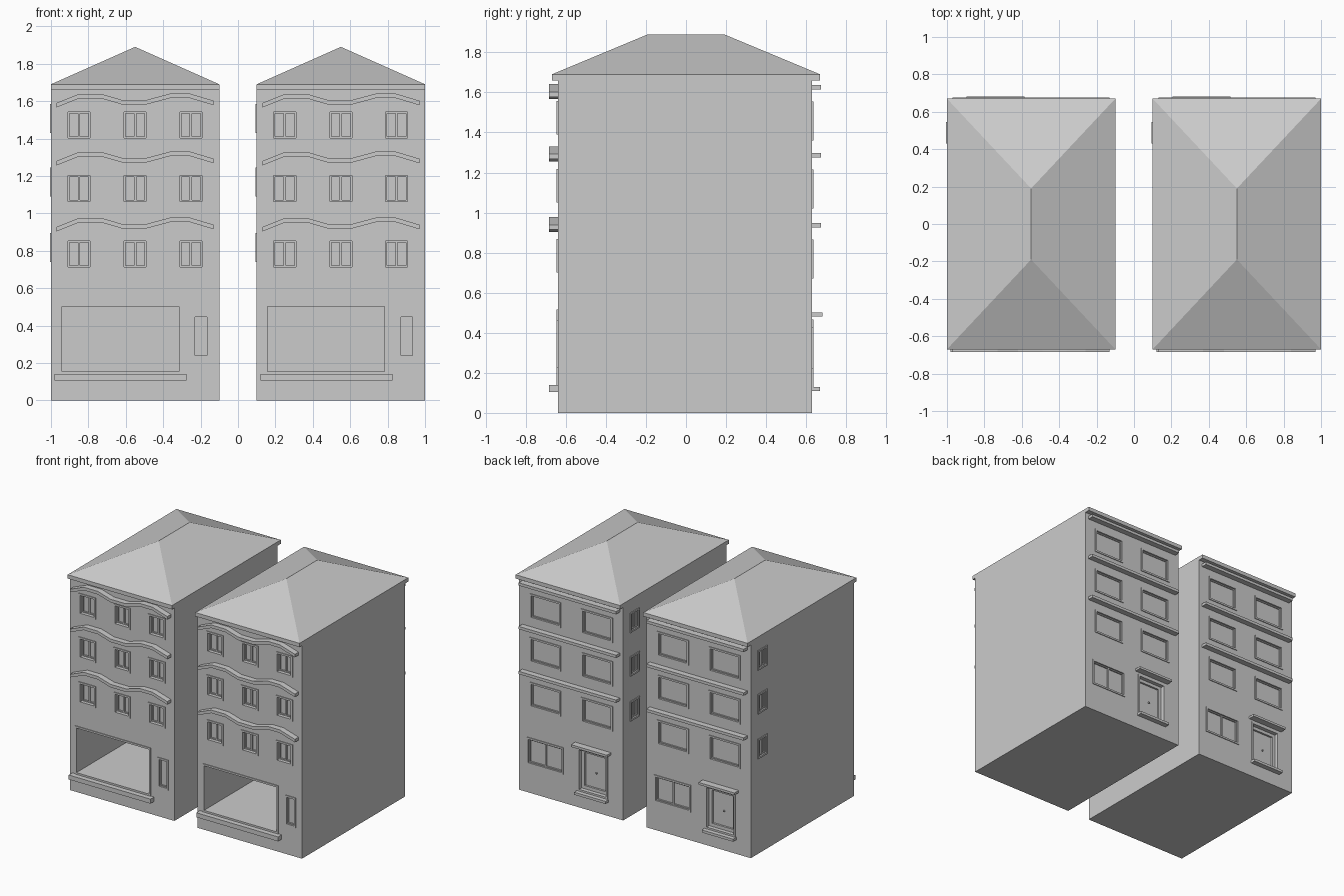
import bpy
import bmesh
from mathutils import Matrix, Vector

cube = bpy.data.objects.get("Cube")
if cube:
    bpy.data.objects.remove(cube, do_unlink=True)

stone = bpy.data.materials.new("pale grey")
stone.use_nodes = True
stone.diffuse_color = (0.6, 0.6, 0.6, 1)
stone.node_tree.nodes["Principled BSDF"].inputs["Base Color"].default_value = (0.6, 0.6, 0.6, 1)

HALF_W, FRONT, BACK, EAVE = 0.45, -0.64, 0.63, 1.66
CENTRES = (("left", 0.55), ("right", -0.55))

# Each wall maps (along, height, outward) to a point
WALLS = {
    "front": lambda u, v, d: Vector((u, FRONT - d, v)),
    "back": lambda u, v, d: Vector((u, BACK + d, v)),
    "side": lambda u, v, d: Vector((-HALF_W - d, u, v)),
}


def add_box(bm, a, b):
    size = Vector([abs(q - p) for p, q in zip(a, b)])
    matrix = Matrix.Translation((a + b) / 2) @ Matrix.Diagonal(size).to_4x4()
    bmesh.ops.create_cube(bm, size=1, matrix=matrix)


def wall_box(bm, wall, rect, d0, d1):
    u0, u1, v0, v1 = rect
    put = WALLS[wall]
    add_box(bm, put(u0, v0, d0), put(u1, v1, d1))


def shrink(rect, t):
    u0, u1, v0, v1 = rect
    return (u0 + t, u1 - t, v0 + t, v1 - t)


def ring(bm, wall, rect, t, d0, d1):
    u0, u1, v0, v1 = rect
    for bar in ((u0, u0 + t, v0, v1), (u1 - t, u1, v0, v1),
                (u0 + t, u1 - t, v0, v0 + t), (u0 + t, u1 - t, v1 - t, v1)):
        wall_box(bm, wall, bar, d0, d1)


def to_mesh(bm, name):
    bmesh.ops.recalc_face_normals(bm, faces=bm.faces)
    mesh = bpy.data.meshes.new(name)
    bm.to_mesh(mesh)
    bm.free()
    mesh.materials.append(stone)
    return mesh


def place(mesh, name):
    for side, x in CENTRES:
        ob = bpy.data.objects.new(f"{side}_{name}", mesh)
        ob.location.x = x
        bpy.context.collection.objects.link(ob)


def part(name, build):
    bm = bmesh.new()
    build(bm)
    place(to_mesh(bm, name), name)


# Openings as (wall, rectangle, recess depth)
front_windows, back_windows, side_windows = [], [], []
for base in (0.70, 1.05, 1.39):
    for u in (-0.3, 0, 0.298):
        front_windows.append(("front", (u - 0.073, u + 0.073, base, base + 0.167), 0.03))
    for u in (-0.225, 0.22):
        back_windows.append(("back", (u - 0.135, u + 0.135, base - 0.03, base + 0.165), 0.015))
    side_windows.append(("side", (0.43, 0.545, base + 0.04, base + 0.195), 0.015))
shop = ("front", (-0.405, 0.248, 0.14, 0.515), 1.1)
panel = ("front", (0.307, 0.398, 0.225, 0.46), 0.015)
rear = ("back", (0.065, 0.38, 0.22, 0.43), 0.015)
door = ("back", (-0.32, -0.06, 0.13, 0.465), 0.04)
groups = {"front_window_frames": front_windows, "back_window_frames": back_windows,
          "side_window_frames": side_windows, "shop_frame": [shop],
          "entry_panel_frame": [panel], "rear_window_frame": [rear], "door_frame": [door]}
TRIM = 0.014

# Walls with recessed openings
bm = bmesh.new()
add_box(bm, Vector((-HALF_W, FRONT, 0)), Vector((HALF_W, BACK, EAVE)))
walls = bpy.data.objects.new("walls", to_mesh(bm, "walls"))
bm = bmesh.new()
for openings in groups.values():
    for wall, rect, depth in openings:
        wall_box(bm, wall, shrink(rect, TRIM), -depth, 0.02)
cutter = bpy.data.objects.new("opening_cutter", to_mesh(bm, "opening_cutter"))
cutter.hide_render = True
for ob in (walls, cutter):
    bpy.context.collection.objects.link(ob)
cut = walls.modifiers.new("openings", 'BOOLEAN')
cut.operation, cut.solver, cut.object = 'DIFFERENCE', 'EXACT', cutter
bpy.context.view_layer.update()
cut_mesh = bpy.data.meshes.new_from_object(walls.evaluated_get(bpy.context.evaluated_depsgraph_get()))
for ob in (walls, cutter):
    bpy.data.objects.remove(ob, do_unlink=True)
place(cut_mesh, "walls")

# Raised frames round every opening
for name, openings in groups.items():
    def frames(bm):
        for wall, rect, depth in openings:
            ring(bm, wall, rect, TRIM, -0.01, 0.006)
    part(name, frames)


# Inner sashes with a centre bar
def sashes(bm):
    for wall, rect, depth in front_windows + side_windows + [rear]:
        inner = shrink(rect, TRIM)
        mid = (rect[0] + rect[1]) / 2
        ring(bm, wall, inner, 0.008, -depth, -depth + 0.01)
        wall_box(bm, wall, (mid - 0.006, mid + 0.006, inner[2], inner[3]), -depth, -depth + 0.01)
    for wall, rect, depth in back_windows + [panel]:
        ring(bm, wall, shrink(rect, TRIM), 0.008, -depth, -depth + 0.007)


part("window_sashes", sashes)


# Hipped roof on a thin eave
def roof(bm):
    rings = []
    for z in (EAVE, EAVE + 0.03):
        rings.append([bm.verts.new((x * HALF_W, y * 0.67, z))
                      for x, y in ((-1, -1), (1, -1), (1, 1), (-1, 1))])
    low, top = rings
    ridge = [bm.verts.new((0, y, 1.89)) for y in (-0.19, 0.19)]
    bm.faces.new(low)
    for i in range(4):
        j = (i + 1) % 4
        bm.faces.new((low[i], low[j], top[j], top[i]))
    bm.faces.new((top[0], top[1], ridge[0]))
    bm.faces.new((top[2], top[3], ridge[1]))
    bm.faces.new((top[1], top[2], ridge[1], ridge[0]))
    bm.faces.new((top[3], top[0], ridge[0], ridge[1]))


part("roof", roof)

# Wavy ledges above the front windows
WAVE = ((-0.42, 0), (-0.30, 0.048), (-0.18, 0.048), (-0.07, 0.016),
        (0.06, 0.016), (0.19, 0.051), (0.29, 0.051), (0.42, 0.012))


def wavy_ledges(bm):
    for z in (0.927, 1.28, 1.59):
        outline = [(u, z + h) for u, h in WAVE] + [(u, z + h - 0.024) for u, h in reversed(WAVE)]
        face = bm.faces.new([bm.verts.new((u, FRONT, v)) for u, v in outline])
        out = bmesh.ops.extrude_face_region(bm, geom=[face])
        moved = [g for g in out["geom"] if isinstance(g, bmesh.types.BMVert)]
        bmesh.ops.translate(bm, verts=moved, vec=(0, -0.045, 0))


part("wavy_ledges", wavy_ledges)


# Straight ledges on the back
def back_ledges(bm):
    for z in (0.925, 1.275, 1.615):
        wall_box(bm, "back", (-0.42, 0.42, z, z + 0.022), 0, 0.045)


part("back_ledges", back_ledges)
part("shop_sill", lambda bm: wall_box(bm, "front", (-0.43, 0.275, 0.105, 0.14), 0, 0.045))
part("door_step", lambda bm: wall_box(bm, "back", (-0.325, -0.055, 0.11, 0.13), 0, 0.04))
part("door_canopy", lambda bm: wall_box(bm, "back", (-0.345, -0.035, 0.482, 0.5), 0, 0.052))


# Door leaf edging and handle
def door_details(bm):
    ring(bm, "back", shrink(door[1], TRIM), 0.025, -0.04, -0.025)
    wall_box(bm, "back", (-0.20, -0.19, 0.28, 0.29), -0.04, -0.03)


part("door_details", door_details)
